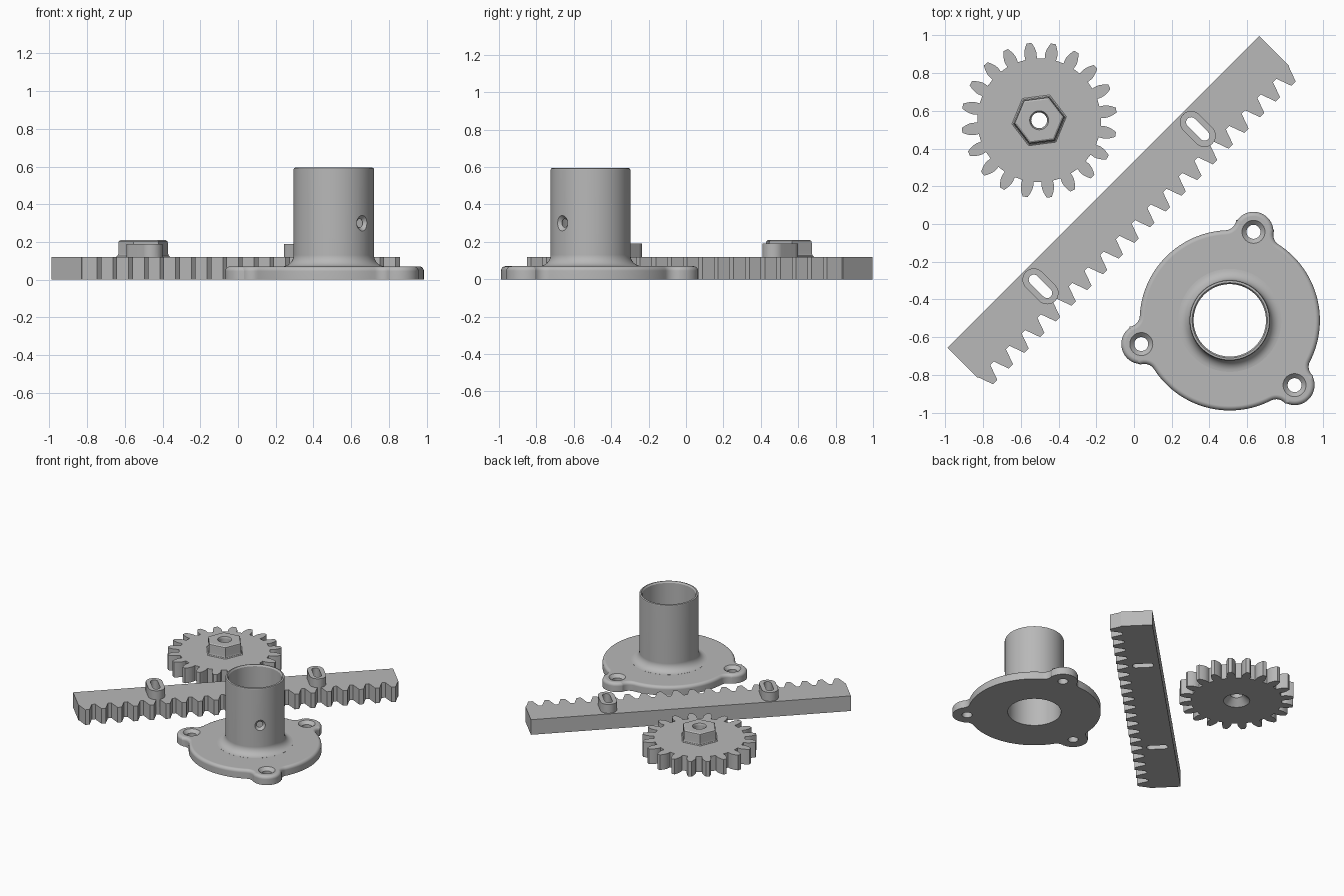
import bpy
import bmesh
from math import sin, cos, tan, pi, radians, acos, atan2, hypot
from mathutils import Matrix, Vector

cube = bpy.data.objects.get("Cube")
if cube:
    bpy.data.objects.remove(cube, do_unlink=True)

grey = bpy.data.materials.new("plain grey")
grey.use_nodes = True
GREY = (0.48, 0.48, 0.48, 1)
grey.diffuse_color = GREY
grey.node_tree.nodes["Principled BSDF"].inputs["Base Color"].default_value = GREY


def polar(r, a, c=(0, 0)):
    return (c[0] + r * cos(a), c[1] + r * sin(a))


def circle(r, n=72, turn=0.0):
    return [polar(r, turn + 2 * pi * i / n) for i in range(n)]


def loft(name, layers):
    """Closed solid through matching outlines: [(z, outline), ...]."""
    bm = bmesh.new()
    rings = [[bm.verts.new((x, y, z)) for x, y in pts] for z, pts in layers]
    n = len(rings[0])
    for low, high in zip(rings, rings[1:]):
        for i in range(n):
            j = (i + 1) % n
            bm.faces.new((low[i], low[j], high[j], high[i]))
    bm.faces.new(rings[0][::-1])
    bm.faces.new(rings[-1])
    bmesh.ops.recalc_face_normals(bm, faces=bm.faces)
    mesh = bpy.data.meshes.new(name)
    bm.to_mesh(mesh)
    bm.free()
    mesh.materials.append(grey)
    obj = bpy.data.objects.new(name, mesh)
    bpy.context.collection.objects.link(obj)
    return obj


def lathe(name, profile, n=72, turn=0.0):
    return loft(name, [(z, circle(r, n, turn)) for r, z in profile])


def combine(obj, tool, operation):
    """Apply a boolean and discard the tool."""
    mod = obj.modifiers.new("boolean", 'BOOLEAN')
    mod.object = tool
    mod.operation = operation
    mod.solver = 'EXACT'
    bpy.context.view_layer.update()
    graph = bpy.context.evaluated_depsgraph_get()
    mesh = bpy.data.meshes.new_from_object(obj.evaluated_get(graph))
    obj.modifiers.clear()
    obj.data = mesh
    bpy.data.objects.remove(tool, do_unlink=True)


def place(obj, x, y, turn=0.0):
    obj.data.transform(Matrix.Translation((x, y, 0)) @ Matrix.Rotation(turn, 4, 'Z'))


def finish(obj):
    bpy.ops.object.select_all(action='DESELECT')
    obj.select_set(True)
    bpy.context.view_layer.objects.active = obj
    bpy.ops.object.shade_smooth_by_angle(angle=radians(32))
    mod = obj.modifiers.new("even shading", 'WEIGHTED_NORMAL')
    mod.keep_sharp = True


# Shared tooth sizes
MODULE = 0.0375
PRESSURE = radians(20)
THICK = 0.12

# Spur gear with involute teeth
TEETH = 20
pitch_r = MODULE * TEETH / 2
base_r = pitch_r * cos(PRESSURE)
root_r, tip_r = pitch_r - 1.25 * MODULE, pitch_r + MODULE


def half_angle(r):
    a = acos(min(1, base_r / r))
    return pi / (2 * TEETH) + (tan(PRESSURE) - PRESSURE) - (tan(a) - a)


radii = [root_r] + [base_r + (tip_r - base_r) * i / 6 for i in range(7)]
outline = []
for t in range(TEETH):
    mid = 2 * pi * t / TEETH
    outline += [polar(r, mid - half_angle(r)) for r in radii]
    outline += [polar(r, mid + half_angle(r)) for r in reversed(radii)]
gear = loft("spur_gear", [(0, outline), (THICK, outline)])
hex_boss = lathe("hex_boss", [(0.146, 0.08), (0.146, 0.121), (0.138, 0.126), (0.133, 0.138),
                              (0.133, 0.193), (0.130, 0.204), (0.120, 0.21)], 6)
combine(gear, hex_boss, 'UNION')
shaft_hole = lathe("shaft_hole", [(0.105, -0.01), (0.045, 0.05), (0.042, 0.195),
                                  (0.056, 0.22)], 48)
combine(gear, shaft_hole, 'DIFFERENCE')
place(gear, -0.503, 0.55, radians(7.5))
finish(gear)

# Toothed rack, built along x with the teeth towards -y
RACK_TEETH = 20
HALF = 1.17
pitch = pi * MODULE
root_y, tip_y = 0.01, -0.073
tip_w = pitch / 4 - MODULE * tan(PRESSURE)
root_w = pitch / 4 + 1.2 * MODULE * tan(PRESSURE)
outline = [(HALF, root_y), (HALF, 0.236), (-HALF, 0.236), (-HALF, root_y)]
for t in range(RACK_TEETH):
    mid = (t - (RACK_TEETH - 1) / 2) * pitch
    outline += [(mid - root_w, root_y), (mid - tip_w, tip_y),
                (mid + tip_w, tip_y), (mid + root_w, root_y)]
rack = loft("toothed_rack", [(0, outline), (THICK, outline)])


def stadium(r, x, y, half=0.05):
    pts = []
    for s in (1, -1):
        start = 0 if s > 0 else pi
        pts += [polar(r, start + pi * i / 16, (x, y + s * half)) for i in range(17)]
    return pts


# Raised slots
for x in (-0.59, 0.59):
    collar, slot = stadium(0.06, x, 0.117), stadium(0.027, x, 0.117)
    combine(rack, loft("slot_collar", [(0.06, collar), (0.19, collar)]), 'UNION')
    combine(rack, loft("slot_cutter", [(-0.02, slot), (0.25, slot)]), 'DIFFERENCE')
place(rack, 0.004, 0.004, radians(45))
finish(rack)

# Round flange with three ears blended into the disc
DISC, EAR, BLEND, REACH = 0.478, 0.106, 0.06, 0.486
EAR_ANGLES = [radians(a) for a in (75, 195, 315)]


def arc(c, r, a, b, n):
    return [polar(r, a + (b - a) * i / n, c) for i in range(n + 1)]


def flange_outline(inset):
    big, small, fillet = DISC - inset, EAR - inset, BLEND + inset
    to_fillet = big + fillet
    spread = acos((to_fillet ** 2 + REACH ** 2 - (small + fillet) ** 2) / (2 * to_fillet * REACH))
    pts = []
    for k, mid in enumerate(EAR_ANGLES):
        ear = polar(REACH, mid)
        before, after = polar(to_fillet, mid - spread), polar(to_fillet, mid + spread)
        rel = Vector((before[0] - ear[0], before[1] - ear[1]))
        a_ear = atan2(rel.y, rel.x)
        # half sweep of the ear arc, measured from its outward direction
        sweep = (mid - a_ear) % (2 * pi)
        turn = pi - spread - sweep
        pts += arc(before, fillet, mid - spread + pi, mid - spread + pi - turn_abs(turn), 8)
        pts += arc(ear, small, mid - sweep, mid + sweep, 24)[1:-1]
        pts += arc(after, fillet, mid + spread + pi + turn_abs(turn), mid + spread + pi, 8)
        pts += arc((0, 0), big, mid + spread, mid + 2 * pi / 3 - spread, 32)[1:-1]
    return pts


def turn_abs(a):
    # shortest size of an angle
    a = abs(a) % (2 * pi)
    return min(a, 2 * pi - a)


FLANGE, ROUND = 0.07, 0.024
layers = [(0, flange_outline(0))]
for i in range(6):
    a = pi / 2 * i / 5
    layers.append((FLANGE - ROUND + ROUND * sin(a), flange_outline(ROUND * (1 - cos(a)))))
flange = loft("flanged_tube", layers)

# Tube with a filleted foot and eased rim
TUBE, TOP, FOOT = 0.2135, 0.595, 0.06
profile = [(TUBE + FOOT, 0.03)]
for i in range(9):
    a = pi / 2 * i / 8
    profile.append((TUBE + FOOT * (1 - sin(a)), FLANGE + 0.0005 + FOOT * (1 - cos(a))))
profile += [(TUBE, TOP - 0.01), (TUBE - 0.003, TOP - 0.003), (TUBE - 0.01, TOP)]
combine(flange, lathe("tube", profile, 96), 'UNION')
bore = lathe("bore", [(0.192, -0.02), (0.192, TOP - 0.012), (0.206, TOP + 0.01)], 96)
combine(flange, bore, 'DIFFERENCE')

# Countersunk screw holes in the ears
for a in EAR_ANGLES:
    hole = lathe("screw_hole", [(0.037, -0.02), (0.037, 0.046), (0.071, 0.08)], 40)
    place(hole, *polar(REACH, a))
    combine(flange, hole, 'DIFFERENCE')

# Set screw hole through one side of the tube
hole = lathe("set_screw_hole", [(0.022, 0.12), (0.022, 0.194), (0.044, 0.216), (0.044, 0.26)], 32)
hole.data.transform(Matrix.Translation((0, 0, 0.3)) @ Matrix.Rotation(radians(-45), 4, 'Z')
                    @ Matrix.Rotation(radians(90), 4, 'Y'))
combine(flange, hole, 'DIFFERENCE')
place(flange, 0.508, -0.511)
finish(flange)
